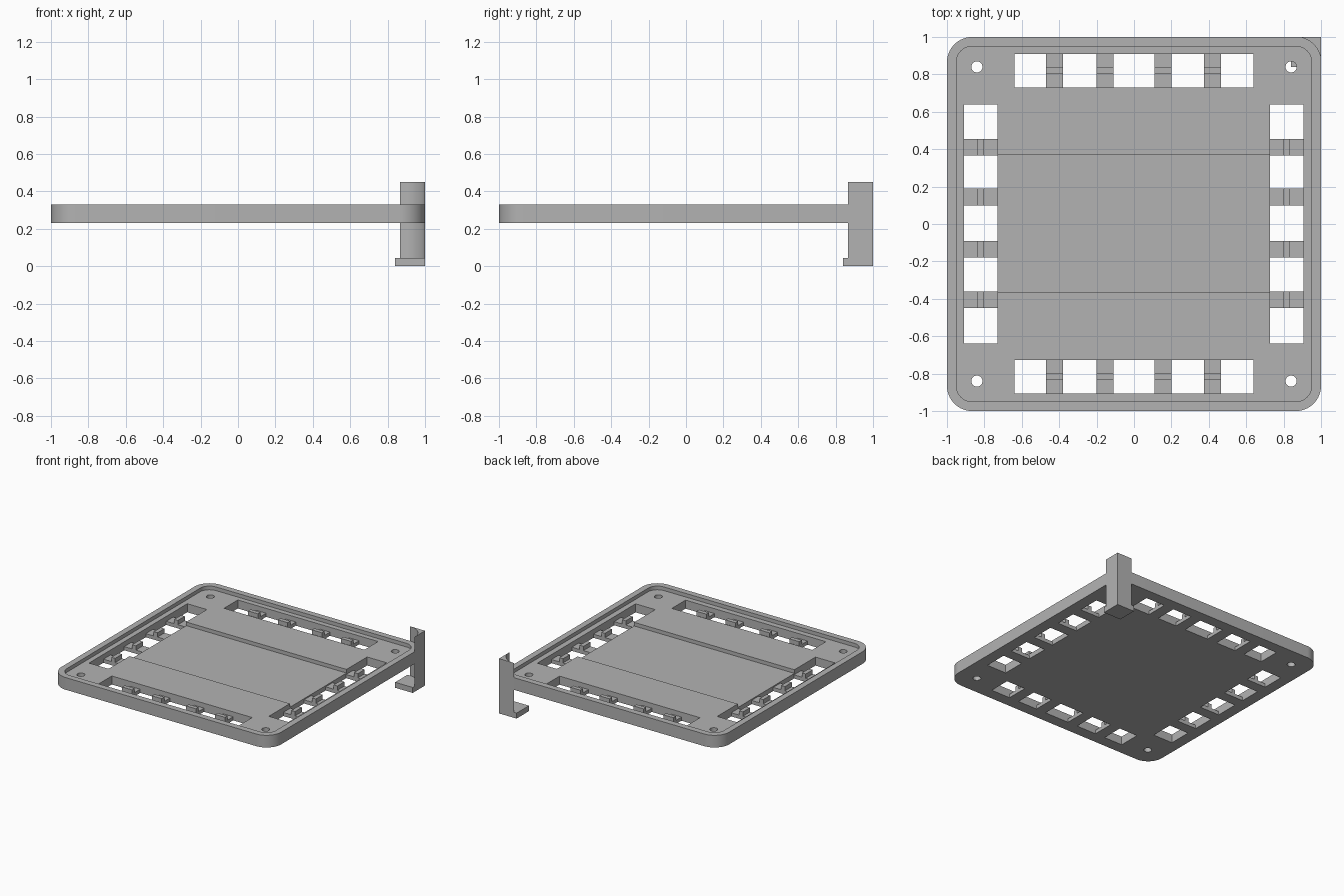
import bpy
import bmesh
from math import sin, cos, pi, radians

cube = bpy.data.objects.get("Cube")
if cube:
    bpy.data.objects.remove(cube)

grey = bpy.data.materials.new("plain grey")
grey.use_nodes = True
grey.diffuse_color = (0.45, 0.45, 0.45, 1)
grey.node_tree.nodes["Principled BSDF"].inputs["Base Color"].default_value = (0.45, 0.45, 0.45, 1)

BOTTOM, TOP = 0.23, 0.33
FLOOR, CHANNEL, BAR, RIDGE = 0.30, 0.27, 0.26, 0.295
RADIUS = 0.135


def prism(name, outline, z0, z1):
    """Extrude a flat outline from z0 to z1."""
    bm = bmesh.new()
    face = bm.faces.new([bm.verts.new((x, y, z0)) for x, y in outline])
    new = bmesh.ops.extrude_face_region(bm, geom=[face])["geom"]
    verts = [v for v in new if isinstance(v, bmesh.types.BMVert)]
    bmesh.ops.translate(bm, vec=(0, 0, z1 - z0), verts=verts)
    bmesh.ops.recalc_face_normals(bm, faces=bm.faces)
    mesh = bpy.data.meshes.new(name)
    bm.to_mesh(mesh)
    bm.free()
    mesh.materials.append(grey)
    ob = bpy.data.objects.new(name, mesh)
    bpy.context.collection.objects.link(ob)
    return ob


def rect(x0, x1, y0, y1):
    return [(x0, y0), (x1, y0), (x1, y1), (x0, y1)]


def arc(cx, cy, r, start, end, n):
    return [(cx + r * cos(start + (end - start) * i / n),
             cy + r * sin(start + (end - start) * i / n)) for i in range(n + 1)]


def rounded_square(half, r):
    c = half - r
    points = []
    for k, (sx, sy) in enumerate([(1, 1), (-1, 1), (-1, -1), (1, -1)]):
        points += arc(sx * c, sy * c, r, k * pi / 2, (k + 1) * pi / 2, 16)
    return points


def activate(ob):
    bpy.ops.object.select_all(action='DESELECT')
    ob.select_set(True)
    bpy.context.view_layer.objects.active = ob


def cut(ob, outline, z0, z1):
    cutter = prism("cutter", outline, z0, z1)
    cutter.hide_render = True
    activate(ob)
    mod = ob.modifiers.new("cut", 'BOOLEAN')
    mod.operation, mod.solver, mod.object = 'DIFFERENCE', 'EXACT', cutter
    bpy.ops.object.modifier_apply(modifier=mod.name)
    bpy.data.objects.remove(cutter)


def smooth(ob):
    activate(ob)
    bpy.ops.object.shade_smooth_by_angle(angle=radians(30))


# Tray with a raised rim and a sunken channel across the middle
tray = prism("tray", rounded_square(1, RADIUS), BOTTOM, TOP)
cut(tray, rounded_square(0.95, RADIUS - 0.05), FLOOR, 0.5)
cut(tray, rect(-0.8, 0.8, -0.365, 0.37), CHANNEL, 0.5)

# Slots along the four sides, with low cross bars left between the openings
END = 0.638
x_bars = [(-0.47, -0.38), (-0.2, -0.11), (0.11, 0.2), (0.375, 0.465)]
y_bars = [(-0.45, -0.36), (-0.18, -0.09), (0.1, 0.19), (0.365, 0.455)]
sides = [("front", x_bars, -0.905, -0.727, False),
         ("back", x_bars, 0.73, 0.908, False),
         ("right", y_bars, -0.908, -0.73, True),
         ("left", y_bars, 0.727, 0.905, True)]

for side, bars, d0, d1, upright in sides:
    def place(a0, a1, b0, b1):
        return rect(b0, b1, a0, a1) if upright else rect(a0, a1, b0, b1)

    cut(tray, place(-END, END, d0, d1), BAR, 0.5)
    stops = [-END] + [v for bar in bars for v in bar] + [END]
    for a0, a1 in zip(stops[::2], stops[1::2]):
        cut(tray, place(a0, a1, d0, d1), 0.1, 0.5)
    # Ridge on each cross bar
    mid = (d0 + d1) / 2
    for i, (a0, a1) in enumerate(bars):
        prism(f"{side}_ridge_{i + 1}", place(a0, a1, mid - 0.017, mid + 0.017), BAR, RIDGE)

# Screw holes in the corners
for sx in (-1, 1):
    for sy in (-1, 1):
        cut(tray, arc(sx * 0.84, sy * 0.84, 0.03, 0, 2 * pi, 24)[:-1], 0.1, 0.5)
smooth(tray)

# Corner post with a hollow inner face, standing on a square foot
c = 1 - RADIUS
post = prism("corner_post", arc(c, c, RADIUS, 0, pi / 2, 16) + [(1, 1)], 0.045, 0.45)
smooth(post)
prism("corner_foot", rect(0.84, 1, 0.84, 1), 0, 0.045)
